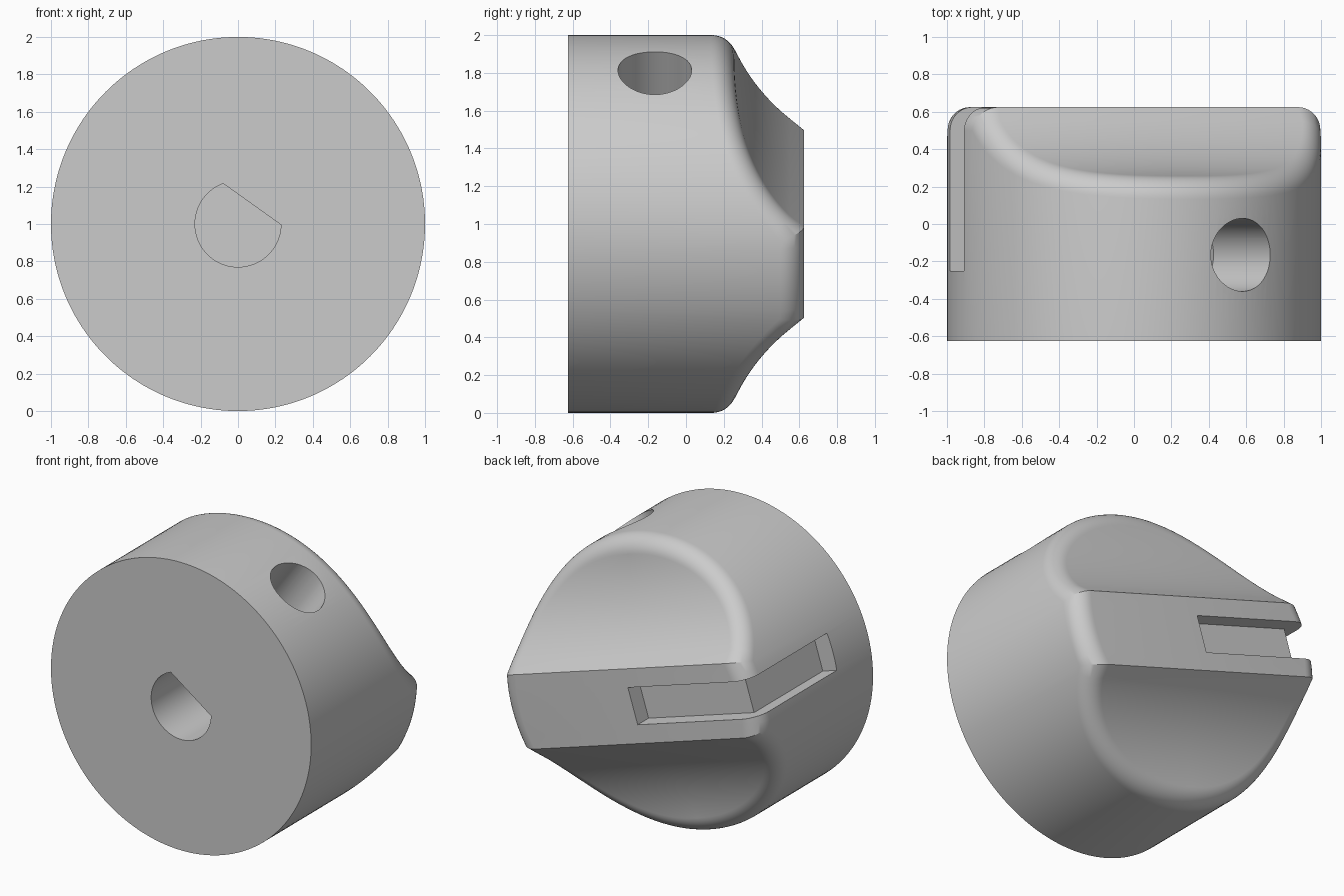
import bpy, bmesh
from math import sin, cos, pi, radians, sqrt, asin, acos
from mathutils import Vector, Matrix

cube = bpy.data.objects.get("Cube")
if cube:
    bpy.data.objects.remove(cube, do_unlink=True)

FRONT, BACK = -0.625, 0.625      # flat ends of the knob along y
FILLET = 0.125                   # rim rounding
GRIP = 0.25                      # half thickness of the grip
SCOOP_R = 0.9375                 # scoop arc, centred at (1, SCOOP_Y)
SCOOP_Y = 0.25 + SCOOP_R
RING = 1 - FILLET
STEPS = 10
Y_AXIS = Vector((0, 1, 0))
CENTRE = Vector((0, 0, 1))


def direction(deg):
    """Unit vector in the face plane, measured from x towards z."""
    return Vector((cos(radians(deg)), 0, sin(radians(deg))))


def frame(a, b, c, origin=CENTRE):
    m = Matrix((a, b, c)).transposed().to_4x4()
    m.translation = origin
    return m


GRIP_FRAME = frame(direction(-17.5), Y_AXIS, direction(72.5))


def make_object(name, bm, matrix):
    bm.transform(matrix)
    bmesh.ops.recalc_face_normals(bm, faces=bm.faces)
    mesh = bpy.data.meshes.new(name)
    bm.to_mesh(mesh)
    bm.free()
    obj = bpy.data.objects.new(name, mesh)
    bpy.context.collection.objects.link(obj)
    return obj


def prism(name, outline, start, end, matrix):
    """Closed outline extruded along the third axis of the frame."""
    bm = bmesh.new()
    low = [bm.verts.new((a, b, start)) for a, b in outline]
    high = [bm.verts.new((a, b, end)) for a, b in outline]
    bm.faces.new(low)
    bm.faces.new(high)
    for i in range(len(low)):
        j = (i + 1) % len(low)
        bm.faces.new((low[i], low[j], high[j], high[i]))
    return make_object(name, bm, matrix)


def circle(radius, begin=0, sweep=2 * pi, count=64, closed=True):
    n = count if closed else count - 1
    return [(radius * cos(begin + sweep * i / n), radius * sin(begin + sweep * i / n))
            for i in range(count)]


# Body columns: wall foot, then the rounded rim up to the back surface
def rolled_column(phi, scooped):
    u, v = RING * cos(phi), RING * sin(phi)
    y, normal = BACK - FILLET, Vector((0, 1, 0))
    if scooped:
        reach = SCOOP_R + FILLET
        y = SCOOP_Y - sqrt(reach ** 2 - (v - 1) ** 2)
        normal = Vector((0, SCOOP_Y - y, 1 - v)) / reach
    radial, ball = Vector((cos(phi), 0, sin(phi))), Vector((u, y, v))
    arc = [ball + FILLET * radial.slerp(normal, i / STEPS) for i in range(STEPS + 1)]
    return [Vector((radial.x, FRONT, radial.z))] + arc


def crease_column(v_wall):
    points = []
    for i in range(STEPS + 1):
        a = pi / 2 * i / STEPS
        rho = RING + FILLET * cos(a)
        v = v_wall + (GRIP - v_wall) * sin(a)
        points.append(Vector((sqrt(rho ** 2 - v ** 2), BACK - FILLET + FILLET * sin(a), v)))
    return [Vector((points[0].x, FRONT, v_wall))] + points


v_mitre = 1 - sqrt((SCOOP_R + FILLET) ** 2 - (SCOOP_Y - BACK + FILLET) ** 2)
phi_mitre = asin(v_mitre / RING)
columns = [rolled_column(phi_mitre * i / 5, False) for i in range(5)]
columns.append(crease_column(sin(phi_mitre)))
columns += [rolled_column(phi_mitre + (pi / 2 - phi_mitre) * i / 36, True) for i in range(1, 37)]

# Knob body: one quarter repeated in four mirrored quadrants
bm = bmesh.new()
for su in (1, -1):
    for sv in (1, -1):
        grid = []
        for col in columns:
            tip = Vector((0, col[-1].y, col[-1].z))
            grid.append([bm.verts.new((p.x * su, p.y, p.z * sv)) for p in col + [tip]])
        for left, right in zip(grid, grid[1:]):
            for k in range(len(left) - 1):
                bm.faces.new((left[k], right[k], right[k + 1], left[k + 1]))
bmesh.ops.remove_doubles(bm, verts=bm.verts, dist=0.0001)
bmesh.ops.holes_fill(bm, edges=[e for e in bm.edges if e.is_boundary], sides=0)
body = make_object("knob_body", bm, GRIP_FRAME)

# Cutters: flatted shaft bore, stepped screw hole, pointer slot
SCREW = 54.5
half = acos(0.13 / 0.23)
bore_outline = circle(0.23, radians(SCREW) + half, 2 * (pi - half), 56, closed=False)
bore_frame = frame(Vector((1, 0, 0)), Vector((0, 0, 1)), Y_AXIS)
screw_frame = frame(direction(SCREW + 90), Y_AXIS, direction(SCREW),
                    CENTRE + Vector((0, -0.165, 0)))
slot_outline = [(-0.03, 0.8), (-0.03, 0.505), (-0.88, 0.505),
                (-0.88, -0.25), (-1.2, -0.25), (-1.2, 0.8)]
cutters = [
    prism("shaft_bore_cutter", bore_outline, -0.8, 0.25, bore_frame),
    prism("screw_head_cutter", circle(0.195), 0.46, 1.2, screw_frame),
    prism("screw_hole_cutter", circle(0.1, count=40), 0.0, 0.6, screw_frame),
    prism("pointer_slot_cutter", slot_outline, -0.125, 0.125, GRIP_FRAME),
]

bpy.ops.object.select_all(action="DESELECT")
bpy.context.view_layer.objects.active = body
body.select_set(True)
for cutter in cutters:
    cutter.hide_render = True
    mod = body.modifiers.new(cutter.name, "BOOLEAN")
    mod.operation = "DIFFERENCE"
    mod.solver = "EXACT"
    mod.object = cutter
    bpy.ops.object.modifier_apply(modifier=mod.name)
for cutter in cutters:
    bpy.data.objects.remove(cutter, do_unlink=True)

# Grey plastic
grey = bpy.data.materials.new("grey_plastic")
grey.use_nodes = True
colour = (0.6, 0.6, 0.6, 1)
grey.diffuse_color = colour
grey.node_tree.nodes["Principled BSDF"].inputs["Base Color"].default_value = colour
body.data.materials.clear()
body.data.materials.append(grey)
bpy.ops.object.shade_smooth_by_angle(angle=radians(28))
